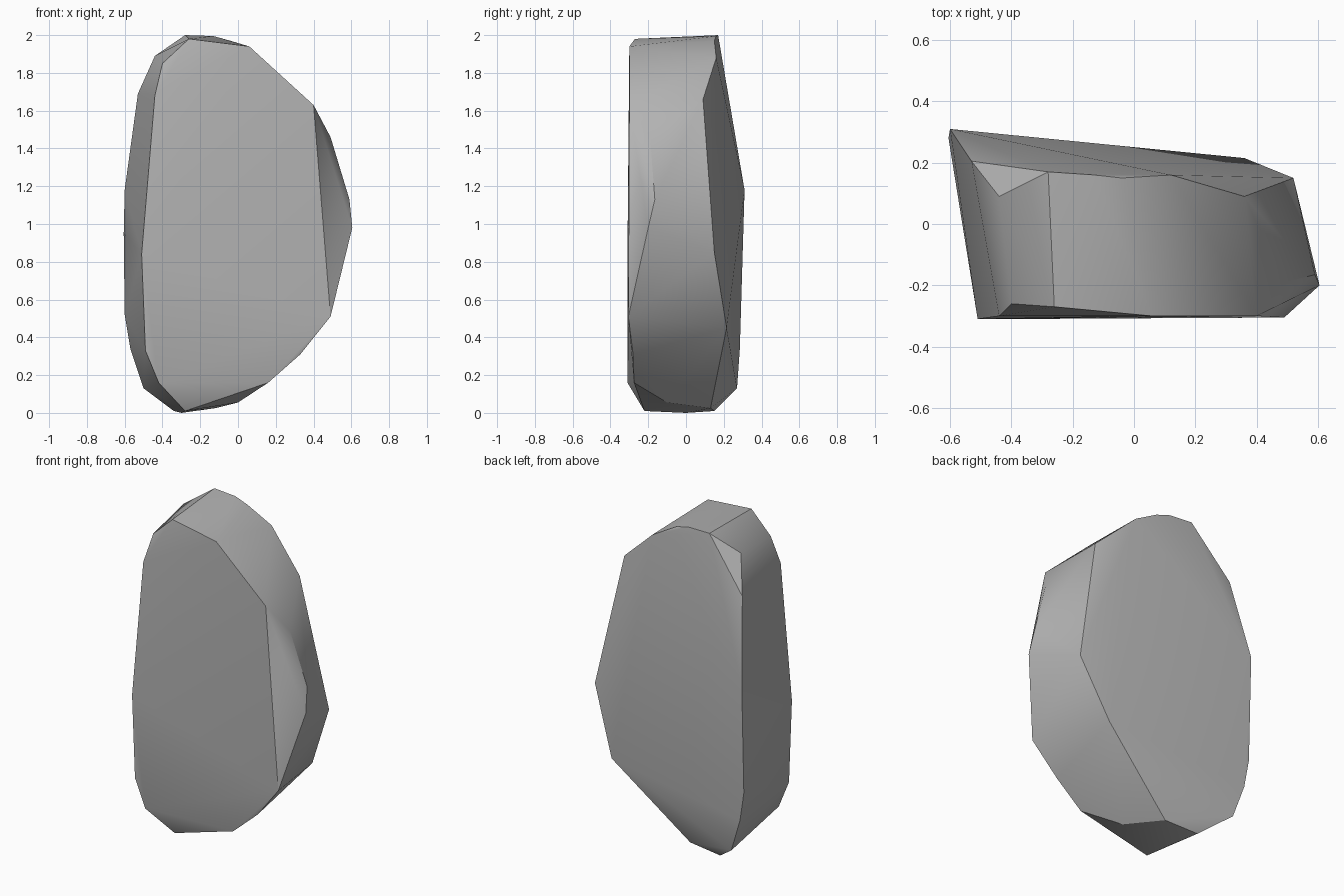
import bpy
import bmesh
import math

# Remove the default cube
default_cube = bpy.data.objects.get("Cube")
if default_cube:
    bpy.data.objects.remove(default_cube, do_unlink=True)


def make_material(name, colour):
    """One flat colour for viewport and render."""
    material = bpy.data.materials.new(name)
    material.use_nodes = True
    material.diffuse_color = colour
    shader = material.node_tree.nodes["Principled BSDF"]
    shader.inputs["Base Color"].default_value = colour
    shader.inputs["Roughness"].default_value = 0.9
    return material


def hull_object(name, outlines, material):
    """Wrap a tight convex skin around a set of corner outlines."""
    mesh = bpy.data.meshes.new(name)
    bm = bmesh.new()
    for outline in outlines:
        for corner in outline:
            bm.verts.new(corner)
    hull = bmesh.ops.convex_hull(bm, input=bm.verts[:])

    # Drop corners swallowed by the skin
    loose = [v for v in bm.verts if not v.link_faces]
    bmesh.ops.delete(bm, geom=loose, context="VERTS")
    bmesh.ops.recalc_face_normals(bm, faces=bm.faces[:])
    bm.to_mesh(mesh)
    bm.free()

    mesh.materials.append(material)
    obj = bpy.data.objects.new(name, mesh)
    bpy.context.collection.objects.link(obj)
    return obj


# Broad flat front face, clockwise from the crown
front_outline = [
    (-.26, -.27, 1.98), (.06, -.3, 1.94), (.4, -.3, 1.63),
    (.49, -.305, .51), (.33, -.28, .31), (.16, -.275, .16),
    (-.42, -.31, .16), (-.49, -.31, .33), (-.51, -.31, .84),
    (-.44, -.3, 1.68), (-.4, -.26, 1.85),
]

# Chipped bulge on the left flank
flank_chip = [(.49, -.19, 1.46), (.59, -.165, 1.13), (.605, -.2, .98)]

# Back face, from the crown down the left flank
back_outline = [
    (-.28, .17, 2), (-.13, .16, 1.995), (-.04, .15, 1.97),
    (.12, .16, 1.88), (.36, .09, 1.66), (.52, .15, .85),
    (.36, .215, .45),
]

# Sharp ridge where the back meets the right flank
back_ridge = [
    (-.44, .09, 1.89), (-.53, .205, 1.69), (-.6, .31, 1.18),
    (-.605, .28, .95), (-.6, .29, .52), (-.57, .285, .34),
    (-.5, .27, .13),
]

# Blunt underside
underside = [
    (-.28, -.22, .01), (-.3, 0, 0), (-.34, .15, .01),
    (-.12, .13, .025), (0, -.1, .055),
]

stone_grey = make_material("stone grey", (.45, .45, .45, 1))
rock = hull_object(
    "rock",
    [front_outline, flank_chip, back_outline, back_ridge, underside],
    stone_grey,
)

# Soft facets with crisp broken edges
bpy.ops.object.select_all(action="DESELECT")
rock.select_set(True)
bpy.context.view_layer.objects.active = rock
bpy.ops.object.shade_smooth_by_angle(angle=math.radians(30))
